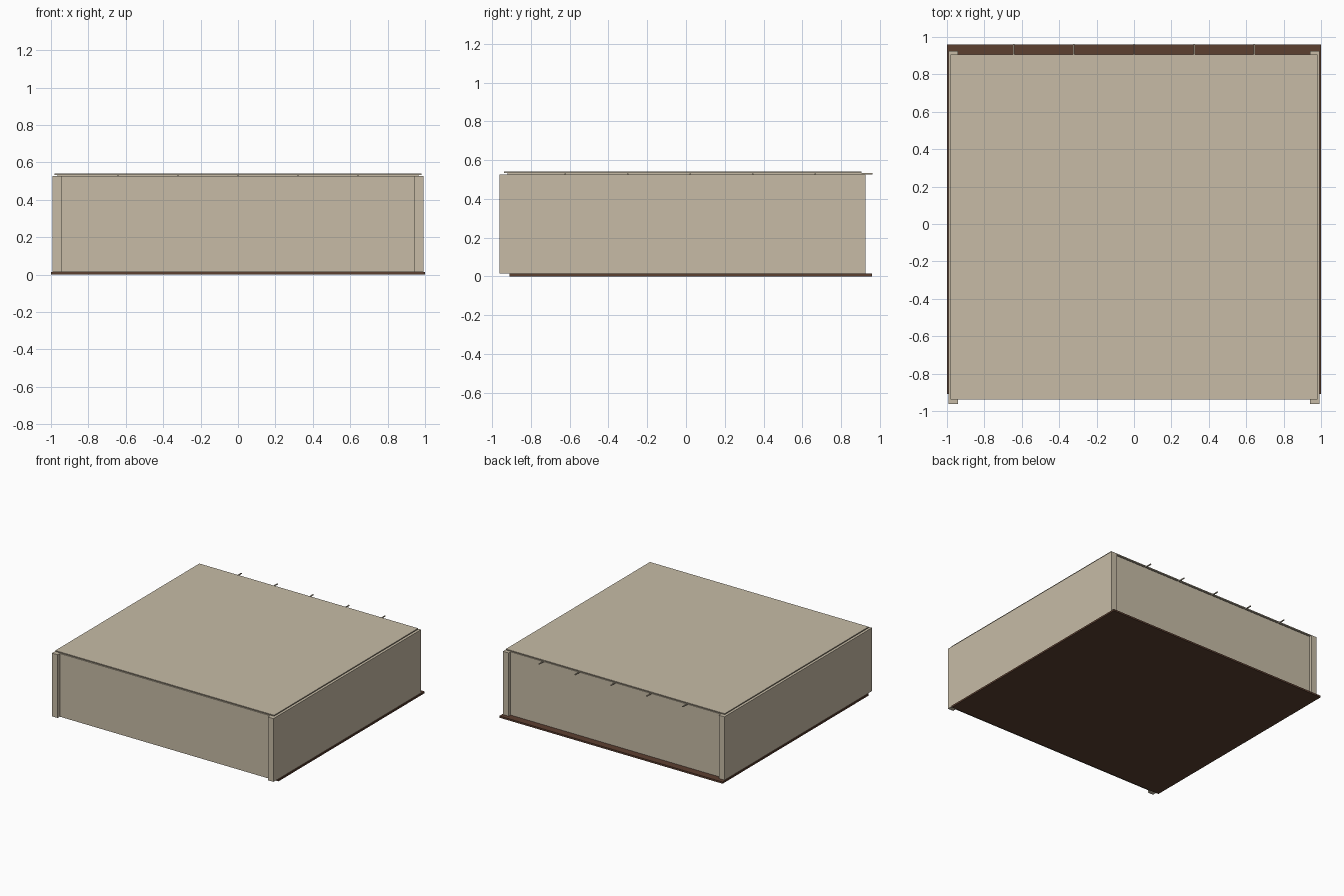
import bpy, bmesh

if "Cube" in bpy.data.objects:
    bpy.data.objects.remove(bpy.data.objects["Cube"])


def material(name, rgb):
    m = bpy.data.materials.new(name)
    m.diffuse_color = (*rgb, 1)
    m.use_nodes = True
    m.node_tree.nodes["Principled BSDF"].inputs["Base Color"].default_value = m.diffuse_color
    return m


TAN = material("pale_timber", (0.57, 0.50, 0.38))
BROWN = material("dark_base", (0.107, 0.05, 0.03))


def box(name, x, y, z, mat=TAN):
    """Box given as (min, max) along each axis."""
    bm = bmesh.new()
    bmesh.ops.create_cube(bm, size=1)
    for v in bm.verts:
        v.co = [(a + b) / 2 + c * (b - a) for c, (a, b) in zip(v.co, (x, y, z))]
    me = bpy.data.meshes.new(name)
    bm.to_mesh(me)
    bm.free()
    me.materials.append(mat)
    ob = bpy.data.objects.new(name, me)
    bpy.context.collection.objects.link(ob)
    return ob


# Base sheet
box("base_sheet", (-1, 1), (-0.91, 0.96), (0, 0.014), BROWN)

# Walls: two stacked boards per side, side boards run past the end boards
OUT, T = 0.992, 0.05
for tier, z in (("lower", (0.014, 0.438)), ("upper", (0.438, 0.526))):
    for side, x in (("left", (-OUT, -OUT + T)), ("right", (OUT - T, OUT))):
        box(f"{side}_{tier}_board", x, (-0.963, 0.925), z)
    for side, y in (("front", (-0.935, -0.885)), ("back", (0.85, 0.90))):
        box(f"{side}_{tier}_board", (-OUT + T, OUT - T), y, z)

# Grid of thin bars under the lid; the lengthwise ones stick out at the back
for i in range(-2, 3):
    c = i * 0.322
    box("lengthwise_bar", (c - 0.004, c + 0.004), (-0.92, 0.963), (0.526, 0.533))
    c += 0.022
    box("crosswise_bar", (-0.965, 0.965), (c - 0.004, c + 0.004), (0.527, 0.532))

# Lid panel
box("lid_panel", (-0.98, 0.98), (-0.938, 0.905), (0.533, 0.541))
